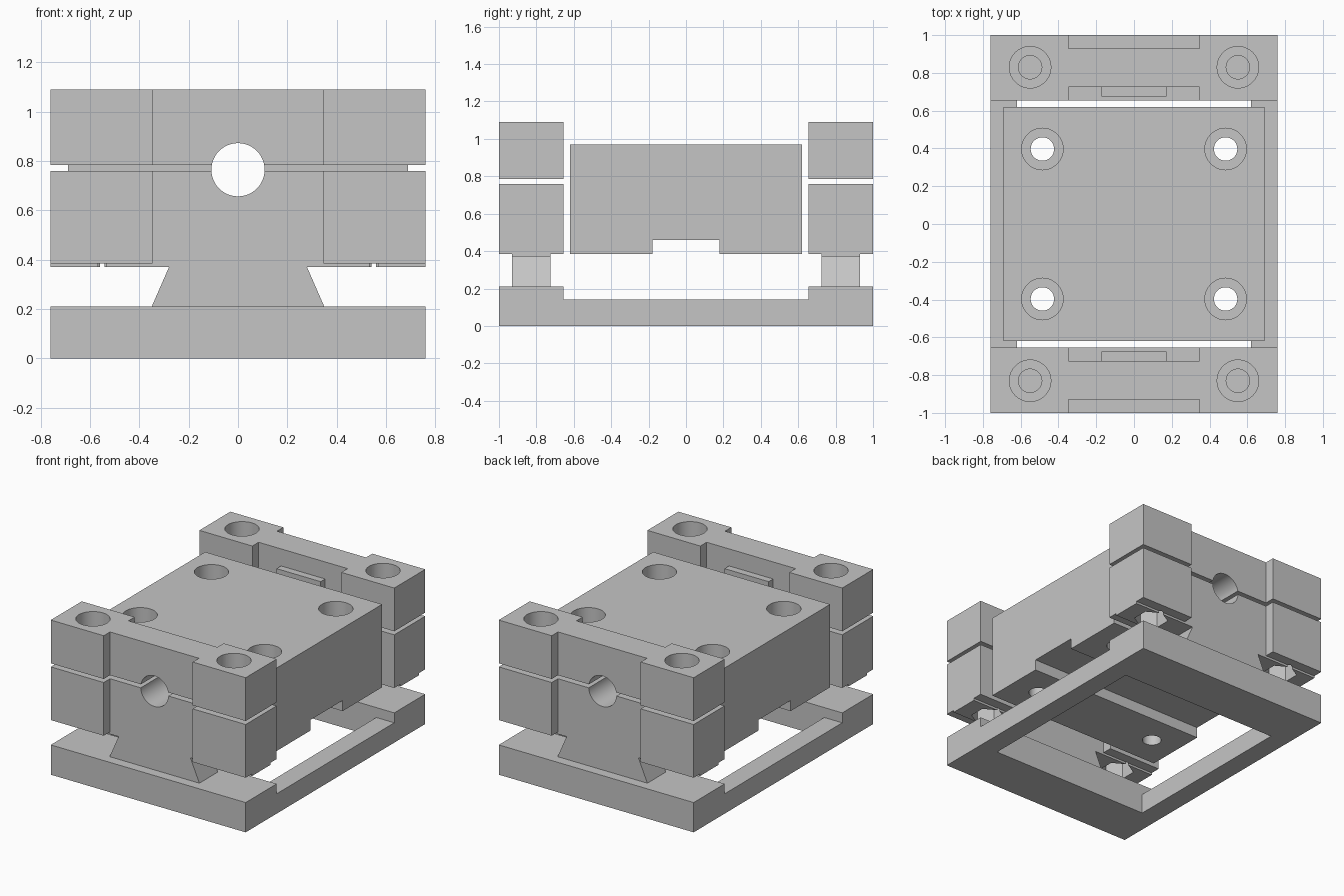
import bpy, bmesh, math
from mathutils import Matrix

cube = bpy.data.objects.get("Cube")
if cube:
    bpy.data.objects.remove(cube, do_unlink=True)

grey = bpy.data.materials.new("plain_grey")
grey.use_nodes = True
colour = (0.56, 0.56, 0.56, 1)
grey.diffuse_color = colour
grey.node_tree.nodes["Principled BSDF"].inputs["Base Color"].default_value = colour


def make(name, bm):
    bmesh.ops.recalc_face_normals(bm, faces=bm.faces)
    mesh = bpy.data.meshes.new(name)
    bm.to_mesh(mesh)
    bm.free()
    mesh.materials.append(grey)
    ob = bpy.data.objects.new(name, mesh)
    bpy.context.collection.objects.link(ob)
    return ob


def extrude(name, points, vector):
    """Closed profile swept along a vector."""
    bm = bmesh.new()
    face = bm.faces.new([bm.verts.new(p) for p in points])
    swept = bmesh.ops.extrude_face_region(bm, geom=[face])["geom"]
    bmesh.ops.translate(bm, vec=vector, verts=[v for v in swept if isinstance(v, bmesh.types.BMVert)])
    return make(name, bm)


def box(name, x0, x1, y0, y1, z0, z1):
    y0, y1 = sorted((y0, y1))
    return extrude(name, [(x0, y0, z0), (x1, y0, z0), (x1, y1, z0), (x0, y1, z0)], (0, 0, z1 - z0))


def rod(x, y, z0, z1, r, sides=40):
    """Upright cutter, round or hexagonal."""
    bm = bmesh.new()
    bmesh.ops.create_cone(bm, cap_ends=True, segments=sides, radius1=r, radius2=r, depth=z1 - z0,
                          matrix=Matrix.Translation((x, y, (z0 + z1) / 2)))
    return make("cutter", bm)


def bore():
    """Long shaft hole along y."""
    bm = bmesh.new()
    bmesh.ops.create_cone(bm, cap_ends=True, segments=48, radius1=0.108, radius2=0.108, depth=3,
                          matrix=Matrix.Translation((0, 0, SHAFT_Z)) @ Matrix.Rotation(math.pi / 2, 4, 'X'))
    return make("cutter", bm)


def cut(ob, cutters):
    for c in cutters:
        c.hide_render = True
        mod = ob.modifiers.new("cut", 'BOOLEAN')
        mod.operation, mod.solver, mod.object = 'DIFFERENCE', 'EXACT', c
        bpy.context.view_layer.objects.active = ob
        bpy.ops.object.modifier_apply(modifier=mod.name)
        bpy.data.objects.remove(c, do_unlink=True)
    bpy.ops.object.select_all(action='DESELECT')
    ob.select_set(True)
    bpy.context.view_layer.objects.active = ob
    bpy.ops.object.shade_smooth_by_angle(angle=math.radians(30))


W, RECESS, SHAFT_Z = 0.76, 0.347, 0.765
INNER, OUTER, WEB_IN, WEB_OUT = 0.655, 1.0, 0.725, 0.93
SPLIT_LOW, SPLIT_HIGH, TOP = 0.76, 0.785, 1.09
STRIP_Z, BLOCK_Z, BASE_Z = 0.37, 0.385, 0.21
BOLT_X, BOLT_Y = 0.55, 0.83

# Base frame with raised ends and lower side rails
side = [(-W, -OUTER, 0), (-W, OUTER, 0), (-W, OUTER, BASE_Z), (-W, INNER, BASE_Z), (-W, INNER, 0.14),
        (-W, -INNER, 0.14), (-W, -INNER, BASE_Z), (-W, -OUTER, BASE_Z)]
base = extrude("base_frame", side, (2 * W, 0, 0))
cut(base, [box("cutter", -0.62, 0.62, -INNER, INNER, -1, 1)])

# Carriage with cross slot, shaft hole and four counterbored holes
H, S, TOP_C, SLOT_Z = 0.62, 0.18, 0.97, 0.46
profile = [(-H, BLOCK_Z), (-S, BLOCK_Z), (-S, SLOT_Z), (S, SLOT_Z), (S, BLOCK_Z), (H, BLOCK_Z),
           (H, TOP_C), (-H, TOP_C)]
carriage = extrude("carriage", [(-0.69, y, z) for y, z in profile], (1.38, 0, 0))
cutters = [bore()]
for sx in (-1, 1):
    for sy in (-1, 1):
        x, y = sx * 0.485, sy * 0.397
        cutters += [rod(x, y, 0, 2, 0.062), rod(x, y, 0.72, 2, 0.11)]
cut(carriage, cutters)


def block_outline(sy, z):
    """H-shaped plan of a clamp block."""
    plan = [(-W, INNER), (-RECESS, INNER), (-RECESS, WEB_IN), (RECESS, WEB_IN), (RECESS, INNER), (W, INNER),
            (W, OUTER), (RECESS, OUTER), (RECESS, WEB_OUT), (-RECESS, WEB_OUT), (-RECESS, OUTER), (-W, OUTER)]
    return [(x, sy * y, z) for x, y in plan]


def bolt_cutters(sy):
    found = []
    for sx in (-1, 1):
        x, y = sx * BOLT_X, sy * BOLT_Y
        found += [rod(x, y, 0.3, 2, 0.062), rod(x, y, 0.93, 2, 0.11), rod(x, y, 0.3, 0.53, 0.11, 6)]
    return found


# Split clamp blocks at the front and back
for sy, end in ((-1, "front"), (1, "back")):
    lower = extrude(end + "_lower_clamp", block_outline(sy, BLOCK_Z), (0, 0, SPLIT_LOW - BLOCK_Z))
    upper = extrude(end + "_upper_clamp", block_outline(sy, SPLIT_HIGH), (0, 0, TOP - SPLIT_HIGH))
    for part in (lower, upper):
        cut(part, [bore()] + bolt_cutters(sy))

    # Thin strip under the lower clamp
    strip = box(end + "_strip", -W, W, sy * WEB_IN, sy * WEB_OUT, STRIP_Z, BLOCK_Z)
    cut(strip, bolt_cutters(sy))

    # Flared foot joining the clamp to the base
    y = sy * WEB_IN
    foot = [(-0.35, y, BASE_Z), (0.35, y, BASE_Z), (0.28, y, STRIP_Z), (-0.28, y, STRIP_Z)]
    extrude(end + "_foot", foot, (0, sy * (WEB_OUT - WEB_IN), 0))

    # Raised pad around the shaft hole on the inner face
    for name, z0, z1 in (("_lower_pad", 0.56, SPLIT_LOW), ("_upper_pad", SPLIT_HIGH, 0.97)):
        pad = box(end + name, -0.172, 0.172, sy * 0.675, sy * WEB_IN, z0, z1)
        cut(pad, [bore()])
